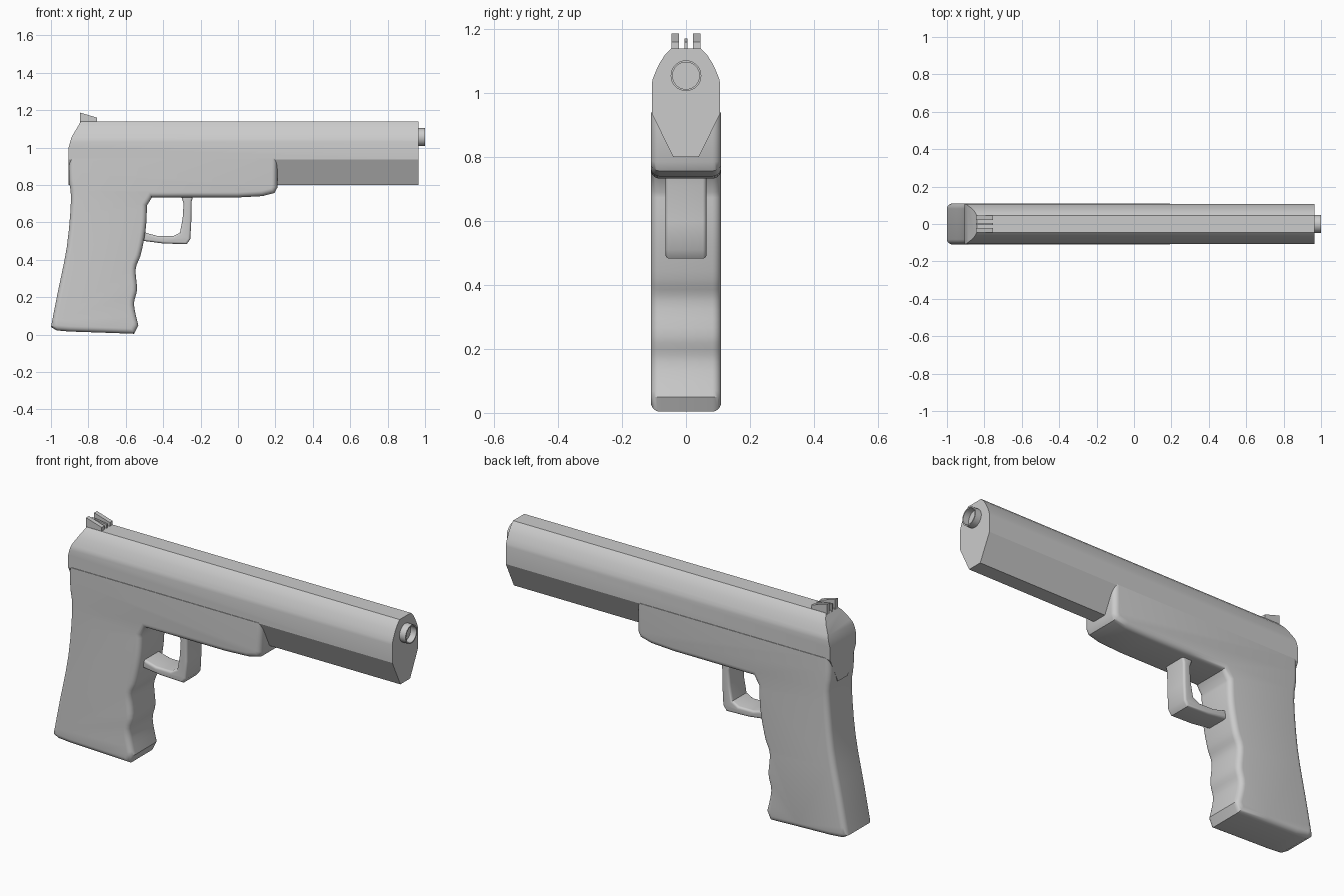
import bpy, bmesh
from mathutils import Vector

if "Cube" in bpy.data.objects:
    bpy.data.objects.remove(bpy.data.objects["Cube"])


def finish(name, bm, angle=0.6):
    bmesh.ops.recalc_face_normals(bm, faces=bm.faces[:])
    me = bpy.data.meshes.new(name)
    bm.to_mesh(me)
    bm.free()
    ob = bpy.data.objects.new(name, me)
    bpy.context.collection.objects.link(ob)
    bpy.ops.object.select_all(action='DESELECT')
    ob.select_set(True)
    bpy.context.view_layer.objects.active = ob
    bpy.ops.object.shade_smooth_by_angle(angle=angle)
    return ob


def smooth(p, n=4):
    """Catmull-Rom curve through the points."""
    q = [Vector(a) for a in [p[0]] + p + [p[-1]]]
    out = []
    for a, b, c, d in zip(q, q[1:], q[2:], q[3:]):
        for i in range(n):
            t = i / n
            v = b * 2 + (c - a) * t + (a * 2 - b * 5 + c * 4 - d) * t**2 \
                + (b * 3 - a - c * 3 + d) * t**3
            out.append(tuple(v * 0.5))
    return out + [tuple(p[-1])]


def prism(pts, axis, lo, hi):
    """Extrude an outline along the x or y axis."""
    bm = bmesh.new()
    place = (lambda a, b: (lo, a, b)) if axis == 'x' else (lambda a, b: (a, lo, b))
    face = bm.faces.new([bm.verts.new(place(*p)) for p in pts])
    new = bmesh.ops.extrude_face_region(bm, geom=[face])['geom']
    shift = (hi - lo, 0, 0) if axis == 'x' else (0, hi - lo, 0)
    bmesh.ops.translate(bm, vec=shift, verts=[g for g in new if isinstance(g, bmesh.types.BMVert)])
    bmesh.ops.recalc_face_normals(bm, faces=bm.faces[:])
    return bm


def round_sides(bm, half, width, top=9):
    """Round the outline edges of both side faces, keeping the top edge sharp."""
    edges = [e for e in bm.edges
             if abs(e.verts[0].co.y - e.verts[1].co.y) < 1e-5
             and min(v.co.z for v in e.verts) < top]
    bmesh.ops.bevel(bm, geom=edges, offset=width, offset_type='OFFSET',
                    segments=5, profile=0.5, affect='EDGES', clamp_overlap=False)


# Slide: rounded top, tapered belly, slanted rear
side = [(0.046, 1.14), (0.066, 1.12), (0.082, 1.095), (0.095, 1.068),
        (0.104, 1.045), (0.107, 1.03), (0.107, 0.937), (0.04, 0.80)]
bm = prism(side + [(-y, z) for y, z in reversed(side)], 'x', -0.905, 0.965)
for co, no in [((-0.84, 0, 1.14), (-0.11, 0, 0.065)), ((-0.90, 0, 1.02), (-0.065, 0, 0.018))]:
    cut = bmesh.ops.bisect_plane(bm, geom=bm.verts[:] + bm.edges[:] + bm.faces[:],
                                 plane_co=co, plane_no=no, clear_outer=True)
    bmesh.ops.holes_fill(bm, edges=[e for e in bm.edges if e.is_boundary])
finish("slide", bm, 0.45)

# Frame and grip in one outline with finger grooves
grip_front = smooth([(-0.487, 0.69), (-0.49, 0.60), (-0.50, 0.52), (-0.522, 0.42), (-0.547, 0.35),
                     (-0.540, 0.24), (-0.556, 0.16), (-0.533, 0.05)])
grip_back = smooth([(-1.0, 0.04), (-0.965, 0.22), (-0.915, 0.47), (-0.893, 0.72),
                    (-0.904, 0.83), (-0.904, 0.94)], 3)
outline = ([(0.21, 0.94), (0.21, 0.785), (0.195, 0.757), (0.13, 0.74), (0.0, 0.733), (-0.25, 0.733),
            (-0.46, 0.733)] + grip_front + [(-0.555, 0.004), (-0.72, 0.01), (-0.90, 0.016), (-0.97, 0.022)]
           + grip_back)
bm = prism(outline, 'y', -0.11, 0.11)
round_sides(bm, 0.11, 0.028, 0.935)
finish("frame_and_grip", bm)

# Trigger guard loop
outer = [(-0.235, 0.76), (-0.248, 0.71), (-0.25, 0.60), (-0.255, 0.51), (-0.275, 0.483), (-0.40, 0.487), (-0.54, 0.505)]
inner = [(-0.54, 0.56), (-0.48, 0.54), (-0.43, 0.527), (-0.345, 0.526), (-0.31, 0.545), (-0.296, 0.62),
         (-0.291, 0.70), (-0.31, 0.76)]
bm = prism(outer + inner, 'y', -0.064, 0.064)
round_sides(bm, 0.064, 0.012)
finish("trigger_guard", bm)

# Barrel tip: open tube
bm = bmesh.new()
prev = [bm.verts.new((x, 0, 1.055 + r)) for x, r in
        [(0.93, 0.048), (1.0, 0.048), (1.0, 0.042), (0.967, 0.042), (0.967, 0.0)]]
edges = [bm.edges.new(p) for p in zip(prev, prev[1:])]
bmesh.ops.spin(bm, geom=prev + edges, cent=(0, 0, 1.055), axis=(1, 0, 0),
               angle=6.283185307, steps=32, use_merge=True)
bmesh.ops.remove_doubles(bm, verts=bm.verts[:], dist=1e-5)
finish("barrel_tip", bm)

# Rear sight: two posts and a thin centre blade
for name, lo, hi, top in [("sight_post_left", -0.045, -0.022, 1.187),
                          ("sight_post_right", 0.022, 0.045, 1.187),
                          ("sight_blade", -0.005, 0.005, 1.172)]:
    wedge = [(-0.845, 1.13), (-0.755, 1.13), (-0.755, 1.16), (-0.845, top)]
    finish(name, prism(wedge, 'y', lo, hi))
